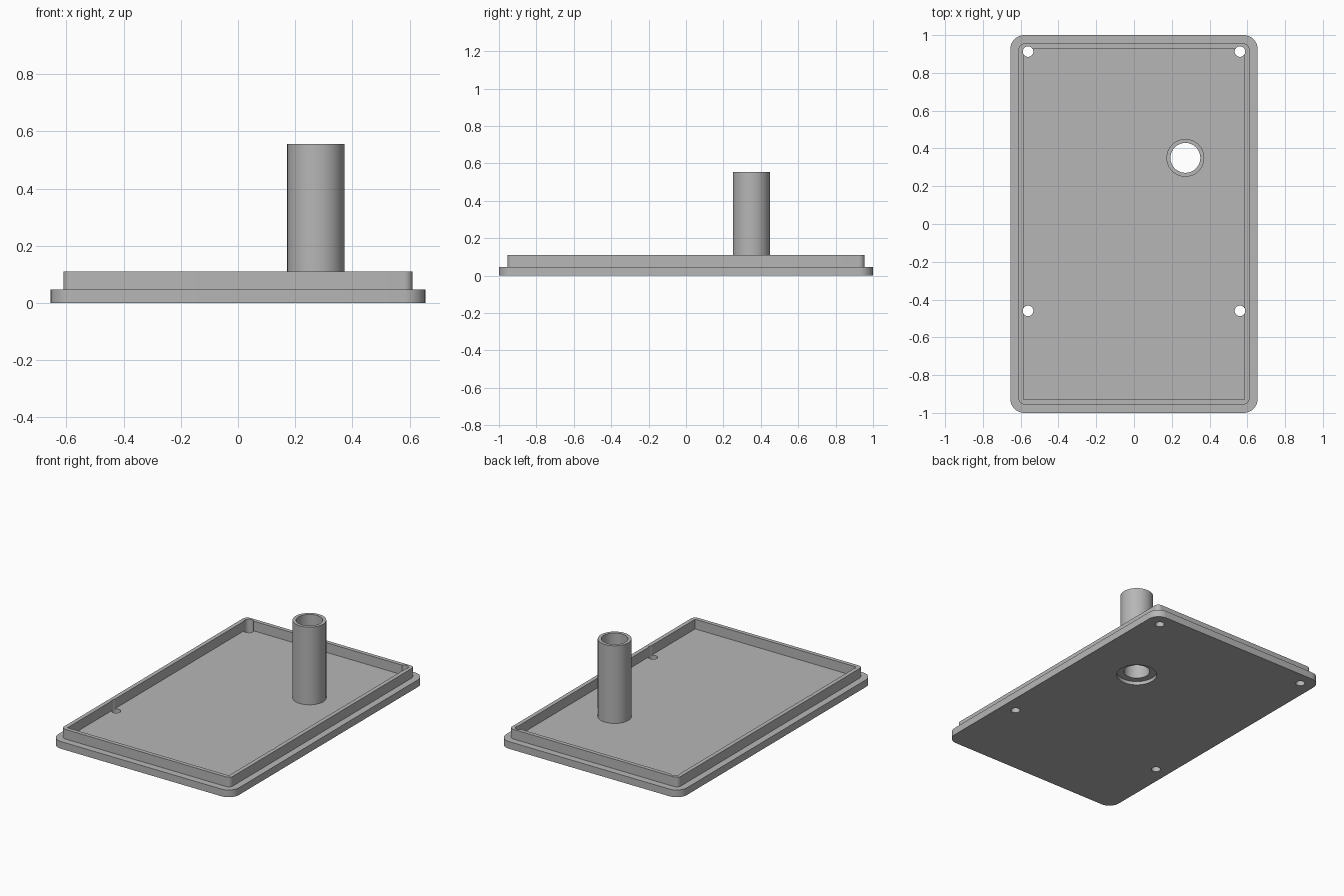
import bpy
import bmesh
from math import cos, sin, pi, radians

if "Cube" in bpy.data.objects:
    bpy.data.objects.remove(bpy.data.objects["Cube"])

GREY = (0.47, 0.47, 0.47, 1)
grey = bpy.data.materials.new("plain grey")
grey.use_nodes = True
grey.diffuse_color = GREY
grey.node_tree.nodes["Principled BSDF"].inputs["Base Color"].default_value = GREY

PLATE_TOP, RIM_TOP, TUBE_TOP = 0.047, 0.11, 0.555
TUBE_X, TUBE_Y = 0.272, 0.35


def circle(x, y, r, n=64):
    return [(x + r * cos(2 * pi * i / n), y + r * sin(2 * pi * i / n)) for i in range(n)]


def rounded_rect(hx, hy, r, steps=10):
    pts = []
    for k, (sx, sy) in enumerate([(1, 1), (-1, 1), (-1, -1), (1, -1)]):
        for i in range(steps + 1):
            a = (k + i / steps) * pi / 2
            pts.append((sx * (hx - r) + r * cos(a), sy * (hy - r) + r * sin(a)))
    return pts


def prism(name, outline, z0, z1):
    bm = bmesh.new()
    base = bm.faces.new([bm.verts.new((x, y, z0)) for x, y in outline])
    top = bmesh.ops.extrude_face_region(bm, geom=[base])["geom"]
    verts = [v for v in top if isinstance(v, bmesh.types.BMVert)]
    bmesh.ops.translate(bm, verts=verts, vec=(0, 0, z1 - z0))
    bmesh.ops.recalc_face_normals(bm, faces=bm.faces[:])
    mesh = bpy.data.meshes.new(name)
    bm.to_mesh(mesh)
    bm.free()
    mesh.materials.append(grey)
    obj = bpy.data.objects.new(name, mesh)
    bpy.context.collection.objects.link(obj)
    return obj


def cut(obj, cutters):
    bpy.context.view_layer.objects.active = obj
    for c in cutters:
        mod = obj.modifiers.new("cut", "BOOLEAN")
        mod.operation, mod.solver, mod.object = "DIFFERENCE", "EXACT", c
        bpy.ops.object.modifier_apply(modifier=mod.name)


# Solid parts
plate = prism("base_plate", rounded_rect(0.655, 1.0, 0.075), 0, PLATE_TOP)
rim = prism("raised_rim", rounded_rect(0.611, 0.955, 0.03), PLATE_TOP, RIM_TOP)
tube = prism("tube", circle(TUBE_X, TUBE_Y, 0.1), PLATE_TOP, TUBE_TOP)

# Cutters: screw holes, tube bore, recess under the tube, tray interior
screws = [prism("screw_cutter", circle(sx * 0.561, y, 0.028, 32), -0.1, 0.2)
          for sx in (-1, 1) for y in (0.913, -0.46)]
bore = prism("bore_cutter", circle(TUBE_X, TUBE_Y, 0.079), -0.1, 0.7)
recess = prism("recess_cutter", circle(TUBE_X, TUBE_Y, 0.122), -0.1, 0.023)
inner = [(sx * 0.584, sy * 0.929) for sx, sy in ((1, 1), (-1, 1), (-1, -1), (1, -1))]
tray = prism("tray_cutter", inner, 0, 0.2)

cut(plate, screws + [bore, recess])
cut(rim, [tray] + screws)
cut(tube, [bore])

for c in screws + [bore, recess, tray]:
    bpy.data.objects.remove(c)

# Smooth the round walls, keep the edges sharp
bpy.ops.object.select_all(action="DESELECT")
for obj in (plate, rim, tube):
    obj.select_set(True)
bpy.context.view_layer.objects.active = plate
bpy.ops.object.shade_smooth_by_angle(angle=radians(30))
